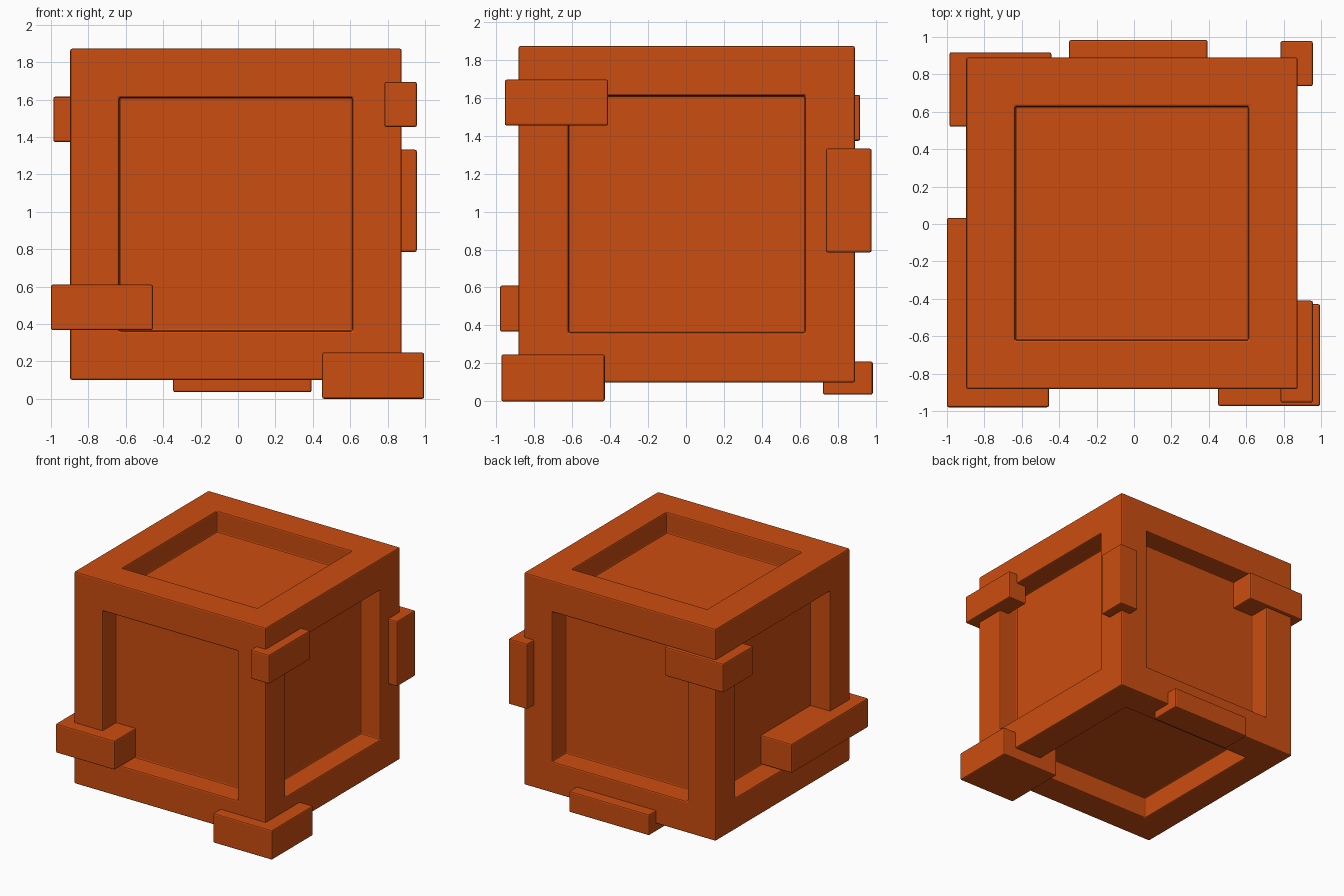
import bpy, bmesh
from mathutils import Vector

if "Cube" in bpy.data.objects:
    bpy.data.objects.remove(bpy.data.objects["Cube"])

orange = bpy.data.materials.new("orange")
orange.diffuse_color = (0.6, 0.075, 0.005, 1)
orange.use_nodes = True
orange.node_tree.nodes["Principled BSDF"].inputs["Base Color"].default_value = orange.diffuse_color


def block(name, lo, hi, border=0, depth=0):
    """Softly bevelled box; optionally every face gets a sunken square panel."""
    lo, hi = Vector(lo), Vector(hi)
    bm = bmesh.new()
    bmesh.ops.create_cube(bm, size=1)
    bmesh.ops.scale(bm, vec=hi - lo, verts=bm.verts)
    bmesh.ops.translate(bm, vec=(lo + hi) / 2, verts=bm.verts)
    bm.normal_update()
    if depth:
        panels = list(bm.faces)
        bmesh.ops.inset_individual(bm, faces=panels, thickness=border, use_even_offset=True)
        bm.normal_update()
        normals = [f.normal.copy() for f in panels]
        floors = bmesh.ops.extrude_discrete_faces(bm, faces=panels)["faces"]
        for face, n in zip(floors, normals):
            bmesh.ops.translate(bm, vec=-depth * n, verts=face.verts)
    bmesh.ops.recalc_face_normals(bm, faces=bm.faces)
    mesh = bpy.data.meshes.new(name)
    bm.to_mesh(mesh)
    bm.free()
    mesh.materials.append(orange)
    obj = bpy.data.objects.new(name, mesh)
    bpy.context.collection.objects.link(obj)
    bevel = obj.modifiers.new("soft edges", 'BEVEL')
    bevel.width = 0.01
    bevel.segments = 2
    bevel.limit_method = 'ANGLE'
    return obj


# Crate body with six recessed panels
block("crate_body", (-0.897, -0.882, 0.10), (0.875, 0.89, 1.872), 0.262, 0.18)

# Blocks clamped on the corners and edges
block("bottom_front_right_block", (0.45, -0.973, 0.0), (0.995, -0.428, 0.247))
block("lower_front_left_block", (-1.0, -0.98, 0.367), (-0.455, 0.033, 0.61))
block("upper_front_right_block", (0.783, -0.955, 1.453), (0.956, -0.41, 1.695))
block("right_back_block", (0.783, 0.737, 0.785), (0.956, 0.978, 1.332))
block("bottom_back_block", (-0.347, 0.722, 0.035), (0.393, 0.984, 0.21))
block("upper_back_left_block", (-0.987, 0.52, 1.373), (-0.442, 0.918, 1.615))
